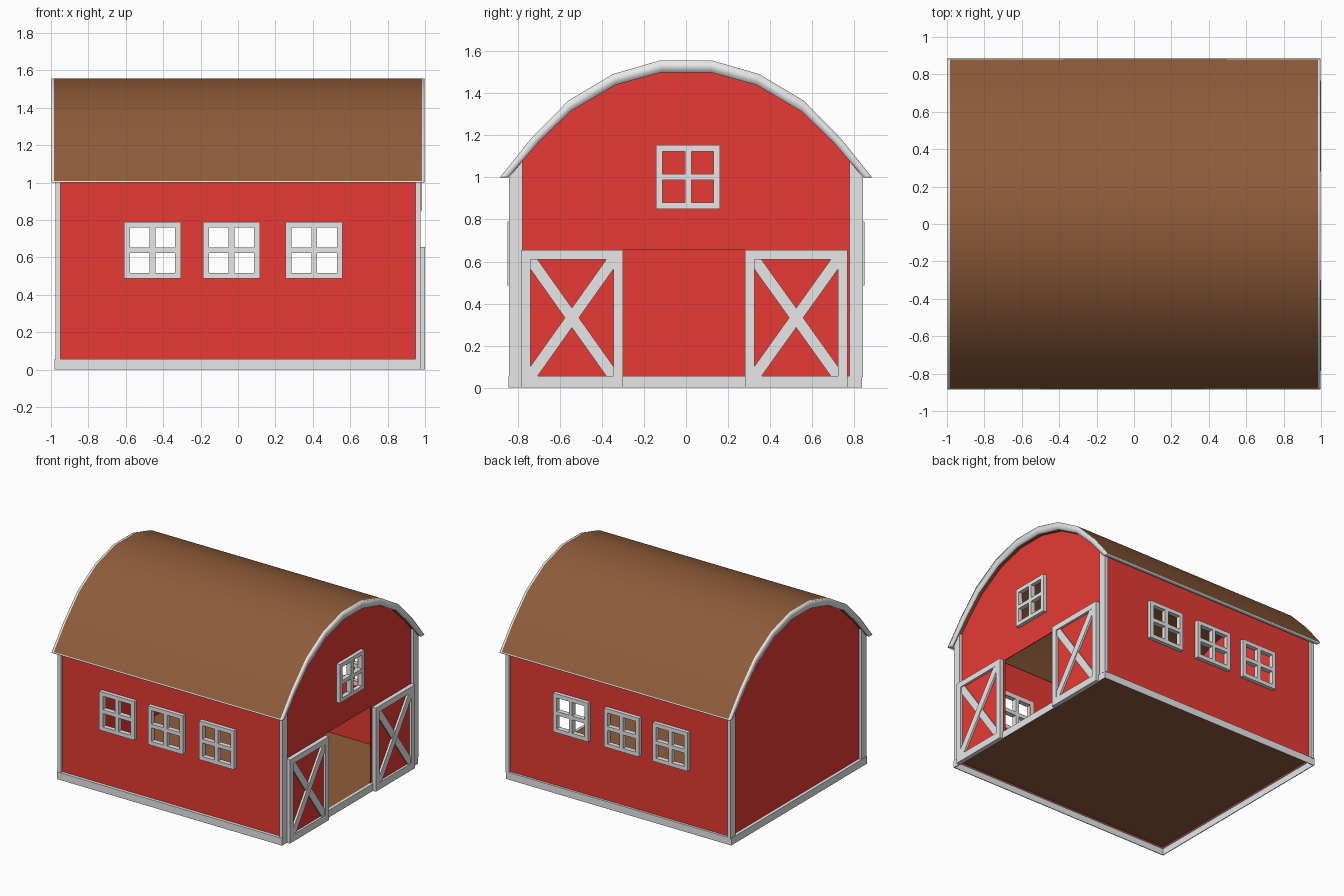
import bpy, bmesh

if "Cube" in bpy.data.objects:
    bpy.data.objects.remove(bpy.data.objects["Cube"])


def material(name, rgb):
    m = bpy.data.materials.new(name)
    m.diffuse_color = (*rgb, 1)
    m.use_nodes = True
    m.node_tree.nodes["Principled BSDF"].inputs["Base Color"].default_value = m.diffuse_color
    return m


RED = material("barn red", (0.80, 0.042, 0.034))
GREY = material("trim grey", (0.80, 0.80, 0.80))
BROWN = material("roof brown", (0.275, 0.107, 0.042))


def add(name, mesh, *mats):
    ob = bpy.data.objects.new(name, mesh)
    bpy.context.scene.collection.objects.link(ob)
    for m in mats:
        mesh.materials.append(m)
    return ob


def rect(u0, u1, v0, v1):
    return [(u0, v0), (u1, v0), (u1, v1), (u0, v1)]


def plate(name, loops, axis, w0, w1, mat):
    """Flat outline with holes, v is z, thick from w0 to w1 along axis x, y (or z: u=x, v=y)."""
    cu = bpy.data.curves.new(name, 'CURVE')
    cu.dimensions = '2D'
    cu.fill_mode = 'BOTH'
    cu.extrude = abs(w1 - w0) / 2
    for loop in loops:
        sp = cu.splines.new('POLY')
        sp.points.add(len(loop) - 1)
        for p, (u, v) in zip(sp.points, loop):
            p.co = (u, v, 0, 1)
        sp.use_cyclic_u = True
    tmp = bpy.data.objects.new("tmp", cu)
    bpy.context.scene.collection.objects.link(tmp)
    dg = bpy.context.evaluated_depsgraph_get()
    me = bpy.data.meshes.new_from_object(tmp.evaluated_get(dg))
    bpy.data.objects.remove(tmp)
    me.materials.clear()
    bm = bmesh.new()
    bm.from_mesh(me)
    mid = (w0 + w1) / 2
    for v in bm.verts:
        a, b, c = v.co
        v.co = {'x': (c + mid, a, b), 'y': (a, c + mid, b), 'z': (a, b, c + mid)}[axis]
    bmesh.ops.remove_doubles(bm, verts=bm.verts, dist=1e-4)
    bmesh.ops.recalc_face_normals(bm, faces=bm.faces)
    for f in bm.faces:
        f.smooth = False
        f.material_index = 0
    bm.to_mesh(me)
    bm.free()
    return add(name, me, mat)


def window(name, u, v, axis, w0, w1):
    """Square frame with four open panes."""
    holes = [rect(u + a, u + a + 0.106, v + b, v + b + 0.106)
             for a in (-0.121, 0.015) for b in (-0.121, 0.015)]
    plate(name, [rect(u - 0.152, u + 0.152, v - 0.152, v + 0.152)] + holes, axis, w0, w1, GREY)


def opening(u, v):
    return rect(u - 0.121, u + 0.121, v - 0.121, v + 0.121)


# Curved roof: brown top and underside, grey ends and eaves, smooth all round
half_out = [(0.885, 1.0), (0.879, 1.008), (0.737, 1.185), (0.56, 1.365), (0.347, 1.492), (0.12, 1.557)]
half_in = [(0.845, 1.0), (0.84, 1.006), (0.70, 1.168), (0.55, 1.313), (0.335, 1.44), (0.115, 1.5)]


def both(half):
    return [(-y, z) for y, z in half] + half[::-1]


outer, inner = both(half_out), both(half_in)
xs = [-0.998, -0.983, 0.983, 0.998]
bm = bmesh.new()
O = [[bm.verts.new((x, *p)) for p in outer] for x in xs]
I = [[bm.verts.new((x, *p)) for p in inner] for x in xs]
last = len(outer) - 1
for i in range(last):
    for k in range(3):
        brown = int(k == 1 and 0 < i < last - 1)
        for g in (O, I):
            f = bm.faces.new((g[k][i], g[k + 1][i], g[k + 1][i + 1], g[k][i + 1]))
            f.material_index = brown
    for k in (0, 3):
        bm.faces.new((O[k][i], O[k][i + 1], I[k][i + 1], I[k][i]))
for k in range(3):
    for i in (0, last):
        bm.faces.new((O[k][i], O[k + 1][i], I[k + 1][i], I[k][i]))
bmesh.ops.recalc_face_normals(bm, faces=bm.faces)
for f in bm.faces:
    f.smooth = True
me = bpy.data.meshes.new("roof")
bm.to_mesh(me)
bm.free()
add("roof", me, GREY, BROWN)

# Long side walls with three windows each
window_x = (-0.457, -0.035, 0.407)
for side, s in (("front", -1), ("back", 1)):
    plate(side + "_wall", [rect(-0.955, 0.955, 0.045, 1.02)] + [opening(x, 0.638) for x in window_x],
          'y', s * 0.814, s * 0.82, RED)
    for n, x in enumerate(window_x):
        window(f"{side}_window_{n + 1}", x, 0.638, 'y', s * 0.812, s * 0.85)

# Gable walls: plain on the left, doorway and window on the right
arch = [(0.82, 0.045), (0.82, 1.03)] + [(y, z + 0.005) for y, z in half_in[2:]]
gable = both(arch)
plate("left_gable", [gable], 'x', -0.955, -0.949, RED)
plate("right_gable", [gable, rect(-0.30, 0.28, 0.054, 0.655), opening(0.01, 1.002)],
      'x', 0.949, 0.955, RED)
window("gable_window", 0.01, 1.002, 'x', 0.947, 0.983)

# Raised floor, hollow base trim and its ledge
plate("floor", [rect(-0.952, 0.952, -0.817, 0.817)], 'z', 0.05, 0.055, BROWN)
outline = rect(-0.98, 0.975, -0.845, 0.838)
plate("base_trim", [outline, rect(-0.974, 0.969, -0.839, 0.832)], 'z', 0.0, 0.056, GREY)
plate("base_ledge", [outline, rect(-0.953, 0.953, -0.818, 0.818)], 'z', 0.05, 0.0565, GREY)

# Corner posts
for sx in (-1, 1):
    for sy in (-1, 1):
        post = [(sy * y, z) for y, z in ((0.778, 0.052), (0.842, 0.052), (0.842, 1.0), (0.778, 1.078))]
        plate("corner_post", [post], 'x', sx * 0.948, sx * 0.976, GREY)

# Open sliding doors with cross braces
for name, u0, u1 in (("left_door", -0.785, -0.30), ("right_door", 0.28, 0.768)):
    a0, a1, b0, b1 = u0 + 0.045, u1 - 0.045, 0.055, 0.61
    plate(name + "_panel", [rect(u0 + 0.01, u1 - 0.01, 0.01, 0.645)], 'x', 0.97, 0.982, RED)
    plate(name + "_frame", [rect(u0, u1, 0.0, 0.655), rect(a0, a1, b0, b1)], 'x', 0.965, 1.0, GREY)
    p, q = 0.034, 0.046
    bar = [(a0, b0), (a0 + p, b0), (a1, b1 - q), (a1, b1), (a1 - p, b1), (a0, b0 + q)]
    plate(name + "_brace_up", [bar], 'x', 0.975, 0.998, GREY)
    plate(name + "_brace_down", [[(a0 + a1 - u, v) for u, v in bar]], 'x', 0.975, 0.992, GREY)
